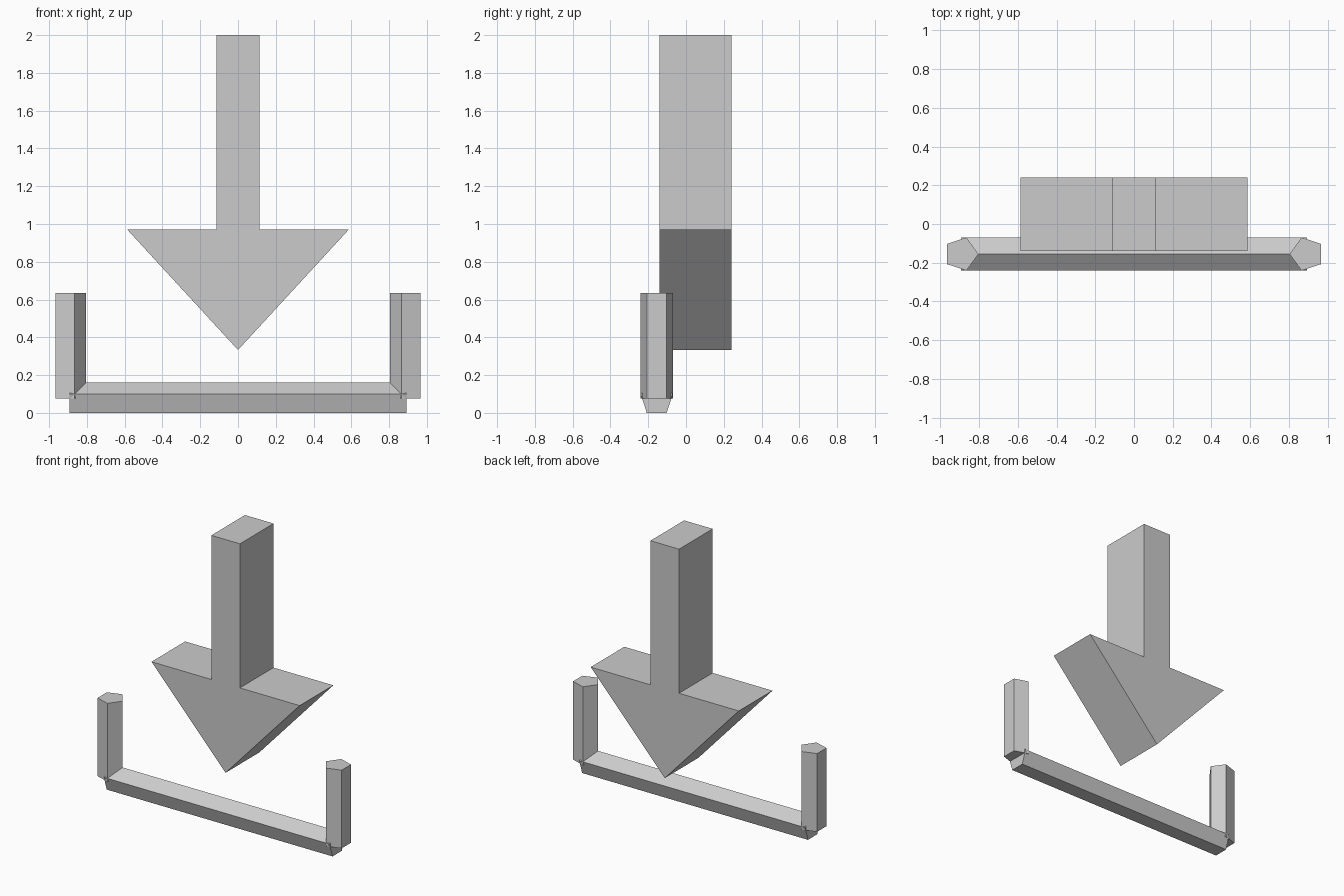
import bpy
import bmesh
import math
from mathutils import Matrix, Vector

cube = bpy.data.objects.get("Cube")
if cube:
    bpy.data.objects.remove(cube)

# One plain grey for everything
grey = bpy.data.materials.new("light_grey")
grey.use_nodes = True
grey.diffuse_color = (0.6, 0.6, 0.6, 1)
grey.node_tree.nodes["Principled BSDF"].inputs["Base Color"].default_value = (0.6, 0.6, 0.6, 1)


def prism(name, profile, sweep):
    """Extrude a closed 3D profile along the sweep vector."""
    bm = bmesh.new()
    face = bm.faces.new([bm.verts.new(p) for p in profile])
    new = bmesh.ops.extrude_face_region(bm, geom=[face], use_keep_orig=True)
    verts = [g for g in new["geom"] if isinstance(g, bmesh.types.BMVert)]
    bmesh.ops.translate(bm, verts=verts, vec=Vector(sweep))
    bmesh.ops.recalc_face_normals(bm, faces=bm.faces)
    mesh = bpy.data.meshes.new(name)
    bm.to_mesh(mesh)
    bm.free()
    mesh.materials.append(grey)
    obj = bpy.data.objects.new(name, mesh)
    bpy.context.collection.objects.link(obj)
    return obj


# Down arrow: right half of the outline, mirrored for the left half
FRONT, BACK = -0.14, 0.24
half = [(0.586, 0.97), (0.113, 0.97), (0.113, 2.0)]
outline = [(0, 0.333)] + half + [(-x, z) for x, z in reversed(half)]
prism("down_arrow", [(x, FRONT, z) for x, z in outline], (0, BACK - FRONT, 0))

# Five-sided rods forming the bracket
RADIUS, ROD_Y, END_X = 0.0895, -0.155, 0.893
BAR_Z = RADIUS * math.cos(math.pi / 5)
pentagon = [(RADIUS * math.cos(a), RADIUS * math.sin(a))
            for a in (math.tau * i / 5 for i in range(5))]

# Bottom bar with its ridge pointing up
prism("bottom_bar", [(-END_X, ROD_Y + v, BAR_Z + u) for u, v in pentagon],
      (2 * END_X, 0, 0))

# Upright posts with their ridges pointing inward
for name, side in (("left_post", 1), ("right_post", -1)):
    prism(name, [(side * (END_X - u), ROD_Y + v, 0.077) for u, v in pentagon],
          (0, 0, 0.559))
